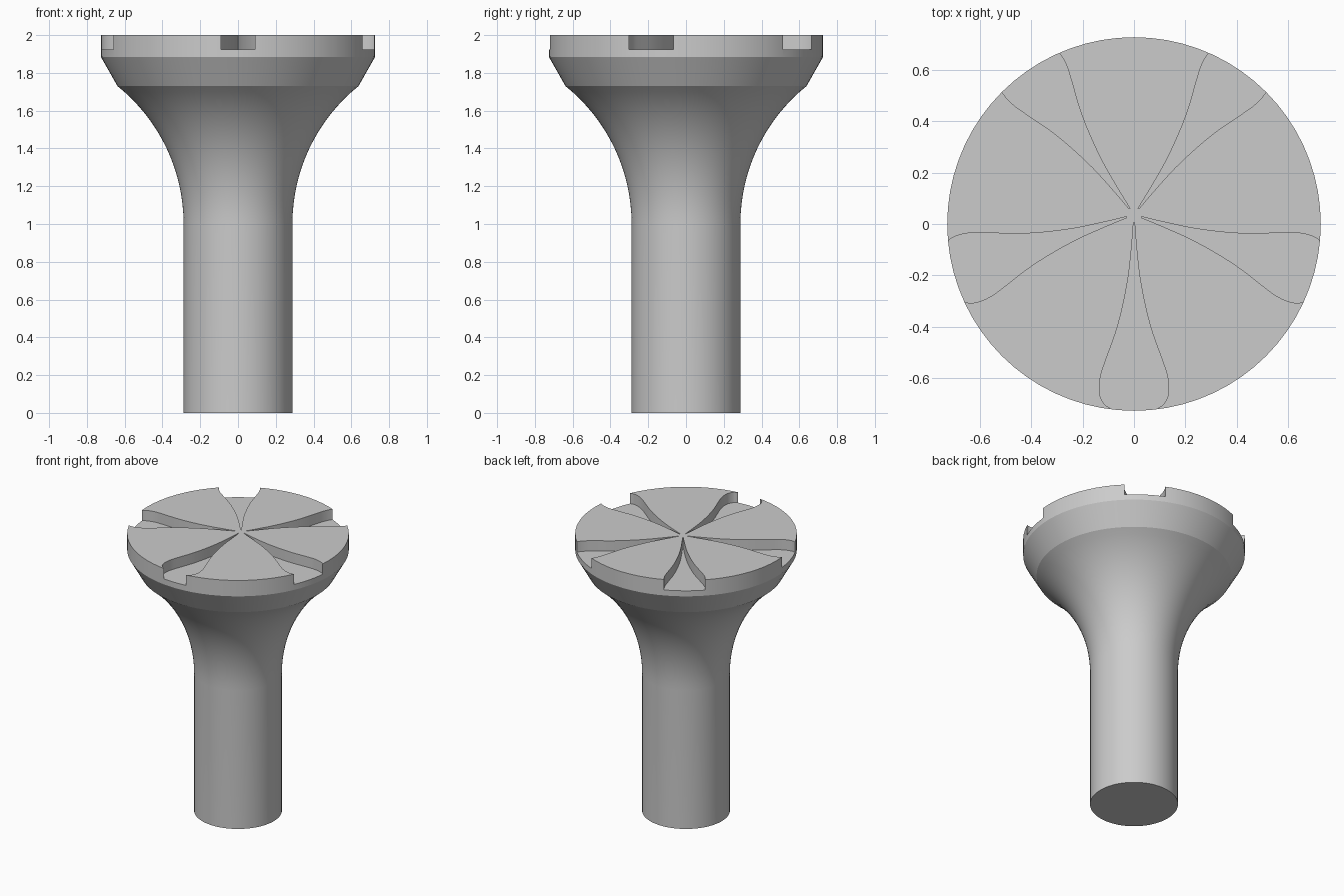
import bpy, bmesh, math
from mathutils import Matrix, Vector

if "Cube" in bpy.data.objects:
    bpy.data.objects.remove(bpy.data.objects["Cube"])

SEGMENTS = 72


def new_object(name, bm):
    bmesh.ops.recalc_face_normals(bm, faces=bm.faces)
    mesh = bpy.data.meshes.new(name)
    bm.to_mesh(mesh)
    bm.free()
    obj = bpy.data.objects.new(name, mesh)
    bpy.context.collection.objects.link(obj)
    return obj


def smooth_path(points, steps=4):
    # Catmull-Rom through the given points
    p = [Vector(q) for q in points]
    p = [2 * p[0] - p[1]] + p + [2 * p[-1] - p[-2]]
    out = []
    for a, b, c, d in zip(p, p[1:], p[2:], p[3:]):
        for i in range(steps):
            t = i / steps
            out.append(0.5 * (2 * b + (c - a) * t + (2 * a - 5 * b + 4 * c - d) * t * t
                              + (3 * b - a - 3 * c + d) * t ** 3))
    return out + [p[-2]]


# Body: straight shaft, arc flare, chamfer and rim, lathed around z
R0, Z0, R1, Z1 = 0.288, 1.0, 0.638, 1.73
arc = ((R1 - R0) ** 2 + (Z1 - Z0) ** 2) / (2 * (R1 - R0))
end = math.asin((Z1 - Z0) / arc)
profile = [(R0, 0)]
for i in range(17):
    a = end * i / 16
    profile.append((R0 + arc * (1 - math.cos(a)), Z0 + arc * math.sin(a)))
profile += [(0.726, 1.885), (0.726, 2.0)]

bm = bmesh.new()
rings = []
for r, z in profile:
    rings.append([bm.verts.new((r * math.cos(2 * math.pi * k / SEGMENTS),
                                r * math.sin(2 * math.pi * k / SEGMENTS), z))
                  for k in range(SEGMENTS)])
for lo, hi in zip(rings, rings[1:]):
    for k in range(SEGMENTS):
        n = (k + 1) % SEGMENTS
        bm.faces.new((lo[k], lo[n], hi[n], hi[k]))
bm.faces.new(rings[0][::-1])
bm.faces.new(rings[-1])
body = new_object("flared_post", bm)

# Five petal-shaped grooves: (distance from hub, half width)
edge = smooth_path([(0.03, 0.002), (0.12, 0.009), (0.24, 0.022), (0.36, 0.045),
                    (0.46, 0.072), (0.56, 0.108), (0.62, 0.128), (0.67, 0.135),
                    (0.71, 0.13), (0.74, 0.112), (0.755, 0.09), (0.80, 0.07)])
outline = [(d, w) for d, w in edge] + [(d, -w) for d, w in reversed(edge)]
HUB = Matrix.Translation((0, 0.036, 0))
bm = bmesh.new()
for i in range(5):
    turn = HUB @ Matrix.Rotation(math.radians(-90 + 72 * i), 4, 'Z')
    low = [bm.verts.new(turn @ Vector((x, y, 1.925))) for x, y in outline]
    top = [bm.verts.new(turn @ Vector((x, y, 2.1))) for x, y in outline]
    bm.faces.new(low[::-1])
    bm.faces.new(top)
    for k in range(len(low)):
        n = (k + 1) % len(low)
        bm.faces.new((low[k], low[n], top[n], top[k]))
cutter = new_object("groove_cutter", bm)
cutter.hide_render = True

# Cut the grooves into the top
bpy.context.view_layer.objects.active = body
body.select_set(True)
cutter.select_set(False)
cut = body.modifiers.new("grooves", 'BOOLEAN')
cut.operation = 'DIFFERENCE'
cut.solver = 'EXACT'
cut.object = cutter
bpy.ops.object.modifier_apply(modifier=cut.name)
bpy.data.objects.remove(cutter)
bpy.ops.object.shade_smooth_by_angle(angle=math.radians(18))
